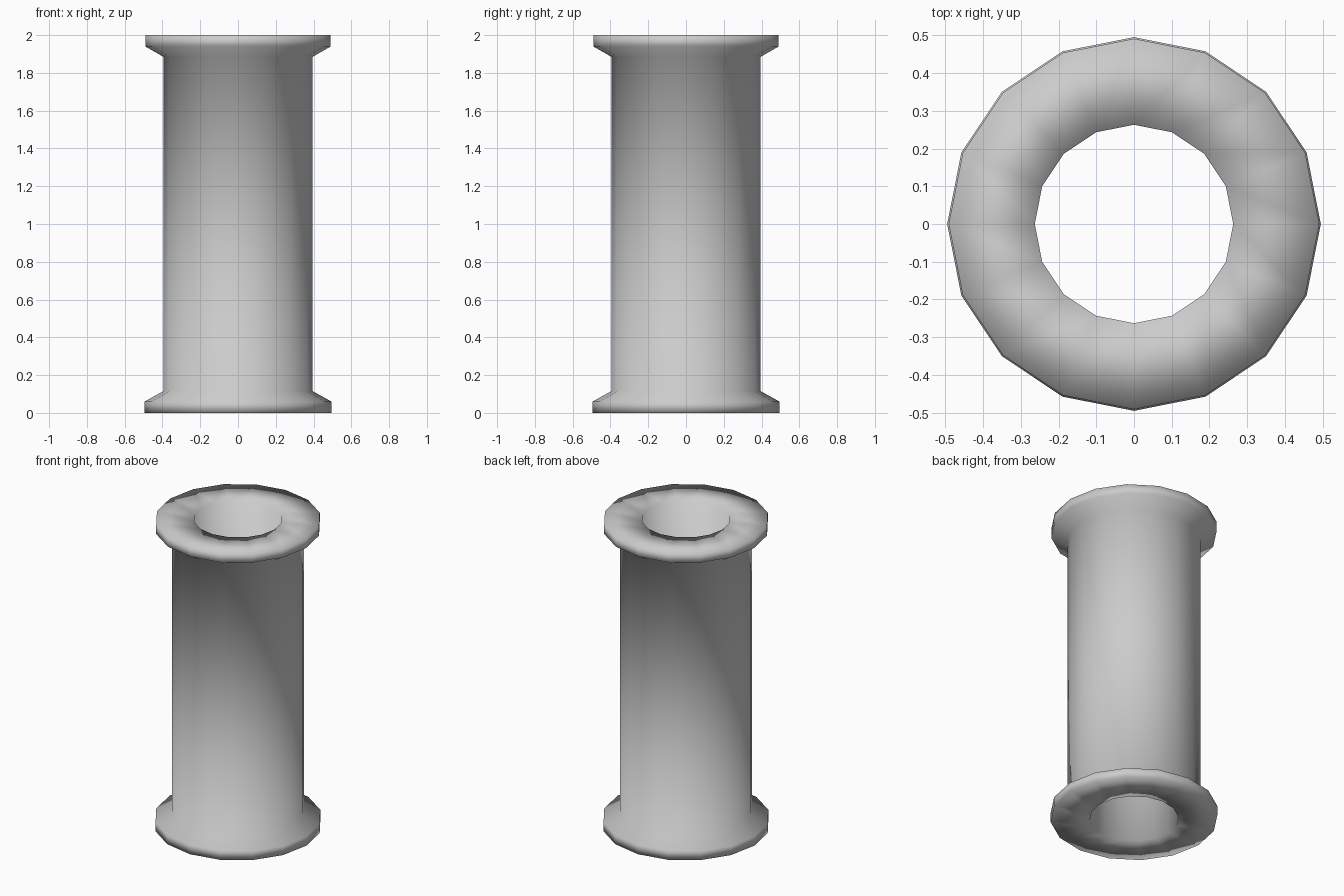
import bpy, bmesh
from math import cos, sin, tau

if "Cube" in bpy.data.objects:
    bpy.data.objects.remove(bpy.data.objects["Cube"])

SIDES = 16

# Single plain grey
grey = bpy.data.materials.new("light grey")
grey.use_nodes = True
color = (0.6, 0.6, 0.6, 1)
grey.diffuse_color = color
grey.node_tree.nodes["Principled BSDF"].inputs["Base Color"].default_value = color

# Closed section of the hollow spool: bottom flange, barrel, top flange, bore
profile = [(0.263, 0), (0.495, 0), (0.495, 0.06), (0.395, 0.115),
           (0.395, 1.885), (0.491, 1.94), (0.491, 2), (0.263, 2)]

bm = bmesh.new()
rings = []
for radius, z in profile:
    rings.append([bm.verts.new((radius * cos(tau * i / SIDES),
                                radius * sin(tau * i / SIDES), z))
                  for i in range(SIDES)])

# Skin the rings, joining the last back to the first through the bore
for a, b in zip(rings, rings[1:] + rings[:1]):
    for i in range(SIDES):
        j = (i + 1) % SIDES
        bm.faces.new((a[i], a[j], b[j], b[i])).smooth = True
bmesh.ops.recalc_face_normals(bm, faces=bm.faces)

mesh = bpy.data.meshes.new("spool")
bm.to_mesh(mesh)
bm.free()
mesh.materials.append(grey)
spool = bpy.data.objects.new("spool", mesh)
bpy.context.collection.objects.link(spool)
